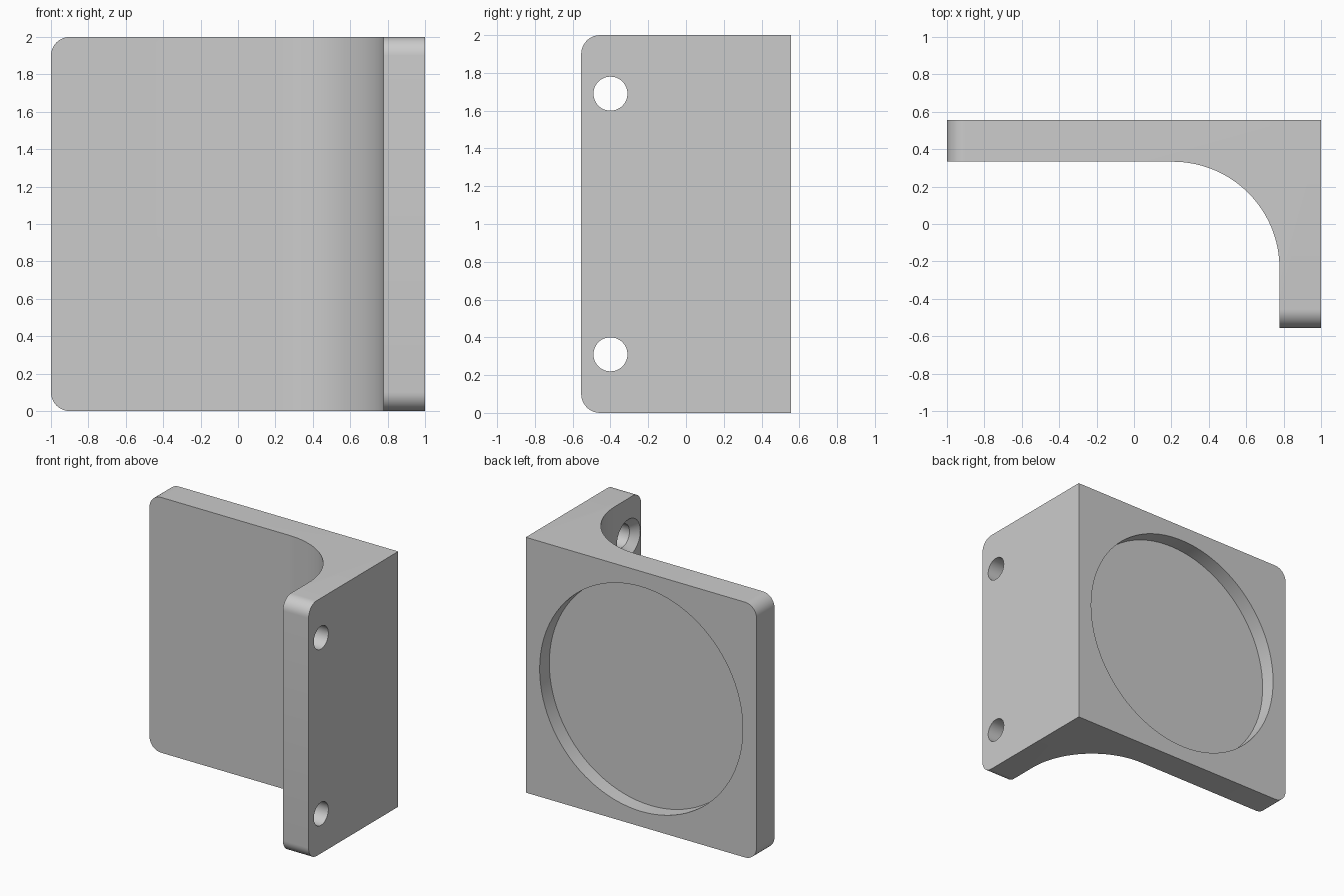
import bpy, bmesh, math
from mathutils import Matrix, Vector

cube = bpy.data.objects.get("Cube")
if cube:
    bpy.data.objects.remove(cube, do_unlink=True)

HEIGHT, HALF_W, HALF_D = 2.0, 1.0, 0.555
WALL, FILLET, CORNER = 0.222, 0.57, 0.1
POCKET_R, POCKET_DEPTH = 0.88, 0.12
HOLE_R, SINK_R, SINK_DEPTH = 0.09, 0.145, 0.055

grey = bpy.data.materials.new("plain grey")
grey.use_nodes = True
colour = (0.6, 0.6, 0.6, 1)
grey.diffuse_color = colour
grey.node_tree.nodes["Principled BSDF"].inputs["Base Color"].default_value = colour


def add_object(name, bm):
    bmesh.ops.recalc_face_normals(bm, faces=bm.faces[:])
    mesh = bpy.data.meshes.new(name)
    bm.to_mesh(mesh)
    bm.free()
    mesh.materials.append(grey)
    obj = bpy.data.objects.new(name, mesh)
    bpy.context.collection.objects.link(obj)
    return obj


def add_cone(bm, r1, r2, depth, centre, axis, segments):
    turn = Vector((0, 0, 1)).rotation_difference(Vector(axis)).to_matrix().to_4x4()
    bmesh.ops.create_cone(bm, cap_ends=True, segments=segments, radius1=r1, radius2=r2,
                          depth=depth, matrix=Matrix.Translation(centre) @ turn)


def cut(target, name, bm):
    cutter = add_object(name, bm)
    cutter.hide_render = True
    cutter.hide_set(True)
    mod = target.modifiers.new(name, "BOOLEAN")
    mod.operation, mod.solver, mod.object = "DIFFERENCE", "EXACT", cutter


# L-shaped plan with a large inner fillet, extruded upwards
inner_x, inner_y = HALF_W - WALL, HALF_D - WALL
plan = [(-HALF_W, HALF_D), (-HALF_W, inner_y)]
for i in range(33):
    a = math.pi / 2 * (1 - i / 32)
    plan.append((inner_x - FILLET + FILLET * math.cos(a), inner_y - FILLET + FILLET * math.sin(a)))
plan += [(inner_x, -HALF_D), (HALF_W, -HALF_D), (HALF_W, HALF_D)]
bm = bmesh.new()
base = bm.faces.new([bm.verts.new((x, y, 0)) for x, y in plan])
extruded = bmesh.ops.extrude_face_region(bm, geom=[base])["geom"]
bmesh.ops.translate(bm, vec=(0, 0, HEIGHT), verts=[v for v in extruded if isinstance(v, bmesh.types.BMVert)])
bmesh.ops.recalc_face_normals(bm, faces=bm.faces[:])

# Rounded corners at the free end of each wall


def is_end_edge(edge):
    a, b = (v.co for v in edge.verts)
    flat = abs(a.z - b.z) < 1e-4
    return flat and (max(a.x, b.x) < -HALF_W + 1e-4 or max(a.y, b.y) < -HALF_D + 1e-4)


bmesh.ops.bevel(bm, geom=[e for e in bm.edges if is_end_edge(e)], offset=CORNER,
                segments=10, profile=0.5, affect="EDGES")
bracket = add_object("angle_bracket", bm)

# Round pocket in the back
bm = bmesh.new()
add_cone(bm, POCKET_R, POCKET_R, 2 * POCKET_DEPTH, (0, HALF_D, HEIGHT / 2), (0, 1, 0), 96)
cut(bracket, "pocket_cutter", bm)

# Screw holes, countersunk on the inner side
for name, z in (("lower", 0.31), ("upper", HEIGHT - 0.31)):
    bm = bmesh.new()
    add_cone(bm, HOLE_R, HOLE_R, 1, (HALF_W, -0.4, z), (1, 0, 0), 48)
    cut(bracket, name + "_hole_cutter", bm)
    bm = bmesh.new()
    slope = SINK_R - HOLE_R
    add_cone(bm, SINK_R + slope, HOLE_R, 2 * SINK_DEPTH, (inner_x, -0.4, z), (1, 0, 0), 48)
    cut(bracket, name + "_countersink_cutter", bm)

# Apply the cuts and smooth the curved faces
bpy.ops.object.select_all(action="DESELECT")
bpy.context.view_layer.objects.active = bracket
bracket.select_set(True)
for mod in list(bracket.modifiers):
    cutter = mod.object
    bpy.ops.object.modifier_apply(modifier=mod.name)
    bpy.data.objects.remove(cutter, do_unlink=True)
bpy.ops.object.shade_smooth_by_angle(angle=math.radians(30))
